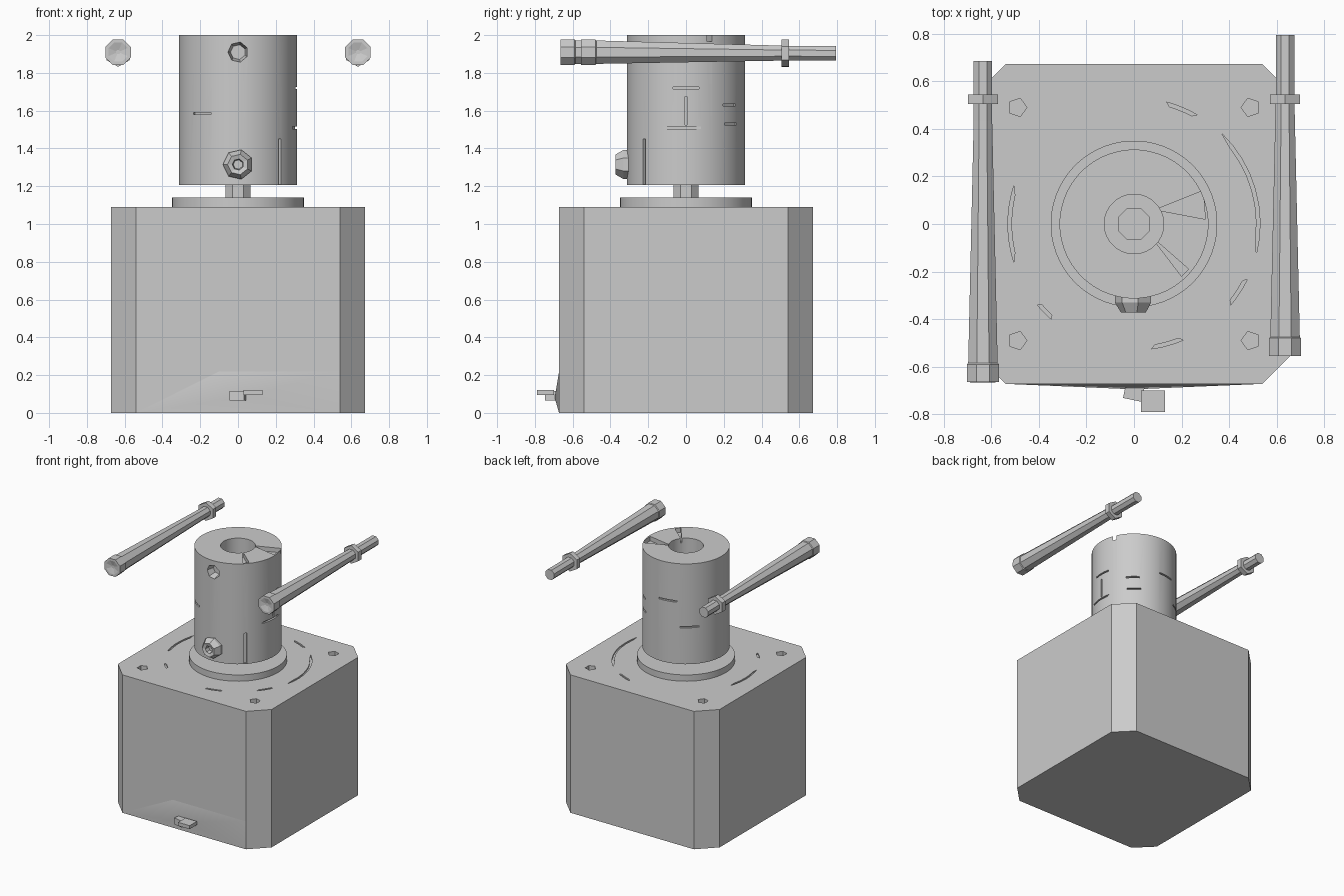
import bpy, bmesh
from math import pi, sin, cos, radians
from mathutils import Matrix, Vector

cube = bpy.data.objects.get("Cube")
if cube:
    bpy.data.objects.remove(cube, do_unlink=True)

GREY = (0.6, 0.6, 0.6, 1)
steel = bpy.data.materials.new("grey metal")
steel.diffuse_color = GREY
steel.use_nodes = True
steel.node_tree.nodes["Principled BSDF"].inputs["Base Color"].default_value = GREY


def finish(name, bm, smooth=False):
    bmesh.ops.recalc_face_normals(bm, faces=bm.faces)
    mesh = bpy.data.meshes.new(name)
    bm.to_mesh(mesh)
    bm.free()
    mesh.materials.append(steel)
    obj = bpy.data.objects.new(name, mesh)
    bpy.context.collection.objects.link(obj)
    if smooth:
        smooth_shade(obj)
    return obj


def smooth_shade(obj):
    bpy.ops.object.select_all(action="DESELECT")
    obj.select_set(True)
    bpy.context.view_layer.objects.active = obj
    bpy.ops.object.shade_smooth_by_angle(angle=radians(30))


def prism(bm, outline, z0, z1):
    """Extrude a flat outline from z0 to z1."""
    low, high = ([bm.verts.new((x, y, z)) for x, y in outline] for z in (z0, z1))
    bm.faces.new(low)
    bm.faces.new(high)
    for i in range(len(outline)):
        j = (i + 1) % len(outline)
        bm.faces.new((low[i], low[j], high[j], high[i]))


def ngon(radius, sides, cx=0, cy=0, turn=0):
    return [(cx + radius * cos(turn + 2 * pi * i / sides),
             cy + radius * sin(turn + 2 * pi * i / sides)) for i in range(sides)]


def lathe(bm, profile, sides, matrix=Matrix()):
    """Spin (radius, height) pairs around z, then place the result."""
    rings = [[bm.verts.new(matrix @ Vector((x, y, h)))
              for x, y in ngon(r, sides, turn=pi / sides)] for r, h in profile]
    for a, b in zip(rings, rings[1:]):
        for i in range(sides):
            j = (i + 1) % sides
            bm.faces.new((a[i], a[j], b[j], b[i]))
    bm.faces.new(rings[0])
    bm.faces.new(rings[-1])


def box(bm, centre, size, turn=0):
    m = Matrix.Translation(centre) @ Matrix.Rotation(turn, 4, "Z") @ Matrix.Diagonal((*size, 1))
    bmesh.ops.create_cube(bm, size=1, matrix=m)


def carve(obj, shapes):
    """Subtract the shapes one after another and bake the result."""
    cutters = [finish(obj.name + "_cutter", bm) for bm in shapes]
    for cutter in cutters:
        cutter.hide_render = True
        mod = obj.modifiers.new("cut", "BOOLEAN")
        mod.operation, mod.solver, mod.object = "DIFFERENCE", "EXACT", cutter
    bpy.context.view_layer.update()
    result = bpy.data.meshes.new_from_object(
        obj.evaluated_get(bpy.context.evaluated_depsgraph_get()))
    obj.modifiers.clear()
    obj.data = result
    for cutter in cutters:
        bpy.data.objects.remove(cutter, do_unlink=True)


# Motor housing with chamfered corners
W, C = 0.672, 0.54
bm = bmesh.new()
prism(bm, [(-W, -C), (-C, -W), (C, -W), (W, -C), (W, C), (C, W), (-C, W), (-W, C)], 0, 1.09)
housing = finish("motor_housing", bm)

# Mounting holes and shallow broken ring groove in the top face
bm = bmesh.new()
for sx in (-1, 1):
    for sy in (-1, 1):
        prism(bm, ngon(0.04, 5, 0.49 * sx, 0.49 * sy, pi * (sx > 0)), 1.03, 1.2)
for start, end in ((-14, 46), (162, 198), (60, 75), (-82, -67), (-140, -131), (-40, -26)):
    mid, half = radians(start + end) / 2, radians(end - start) / 2
    arc = [mid + half * t / 4 for t in range(-4, 5)]
    outer = [(0.53 * cos(a), 0.53 * sin(a)) for a in arc]
    inner = [(0.515 * cos(a), 0.515 * sin(a)) for a in arc[-2:0:-1]]
    prism(bm, outer + inner, 1.08, 1.2)
carve(housing, [bm])

# Soft bulge and cable stub low on the front
bm = bmesh.new()
base = [bm.verts.new((x, -W, z)) for x, z in ((-C, 0), (C, 0), (C, 0.22), (-0.1, 0.22))]
apex = bm.verts.new((0, -0.695, 0.08))
bm.faces.new(base)
for i in range(4):
    bm.faces.new((base[i], base[(i + 1) % 4], apex))
finish("front_bulge", bm, True)
bm = bmesh.new()
box(bm, (0.0, -0.705, 0.09), (0.08, 0.07, 0.05), -0.2)
box(bm, (0.08, -0.745, 0.108), (0.1, 0.09, 0.028))
finish("cable_stub", bm)

# Pilot ring and output shaft
bm = bmesh.new()
lathe(bm, [(0.35, 1.08), (0.35, 1.14)], 64)
finish("pilot_ring", bm, True)
bm = bmesh.new()
lathe(bm, [(0.073, 1.1), (0.073, 1.82)], 8)
finish("output_shaft", bm)

# Shaft coupler with its bore open at the top
bm = bmesh.new()
lathe(bm, [(0.313, 1.207), (0.313, 2.0), (0.125, 2.0), (0.125, 1.6)], 48)
coupler = finish("shaft_coupler", bm)

# Upper set screw recess
recess = bmesh.new()
lathe(recess, [(0.04, 0.25), (0.075, 0.4)], 7,
      Matrix.Translation((0, 0, 1.91)) @ Matrix.Rotation(pi / 2, 4, "X"))
cuts = [recess]

# Nicks in the top rim
for nick in (((0.09, 0.06), (0.29, 0.14), (0.3, 0.02)), ((0.07, -0.05), (0.23, -0.19), (0.2, -0.22))):
    bm = bmesh.new()
    prism(bm, nick, 1.965, 2.05)
    cuts.append(bm)

# Short flexure slits: angle, height, width, tall
for angle, z, wide, tall in ((0, 1.72, 0.14, 0.012), (-4, 1.51, 0.2, 0.012), (0, 1.6, 0.012, 0.15),
                             (48, 1.63, 0.1, 0.012), (50, 1.53, 0.1, 0.012), (-128, 1.585, 0.12, 0.012),
                             (-45, 1.33, 0.02, 0.24), (130, 1.5, 0.14, 0.012), (100, 1.7, 0.14, 0.012)):
    a = radians(angle)
    bm = bmesh.new()
    box(bm, (0.31 * cos(a), 0.31 * sin(a), z), (0.03, wide, tall), a)
    cuts.append(bm)
carve(coupler, cuts)
smooth_shade(coupler)

# Lower set screw, standing proud
bm = bmesh.new()
lathe(bm, [(0.08, 0.28), (0.08, 0.33), (0.055, 0.372), (0.03, 0.365), (0.025, 0.33)], 7,
      Matrix.Translation((0, 0, 1.315)) @ Matrix.Rotation(pi / 2, 4, "X"))
finish("lower_set_screw", bm)

# Long tapered bolts with a shallow socket head and a collar nut
for side, x, y0 in (("left", 0.635, -0.555), ("right", -0.635, -0.665)):
    place = Matrix.Translation((x, y0, 1.91)) @ Matrix.Rotation(-pi / 2 - 0.005, 4, "X")
    bm = bmesh.new()
    lathe(bm, [(0.012, 0.012), (0.055, 0), (0.073, 0), (0.073, 0.075),
               (0.067, 0.08), (0.042, 1.1), (0.042, 1.35)], 8, place)
    finish(side + "_bolt", bm)
    bm = bmesh.new()
    depth = 0.505 - y0
    lathe(bm, [(0.072, depth), (0.072, depth + 0.04)], 6, place)
    finish(side + "_bolt_nut", bm)
